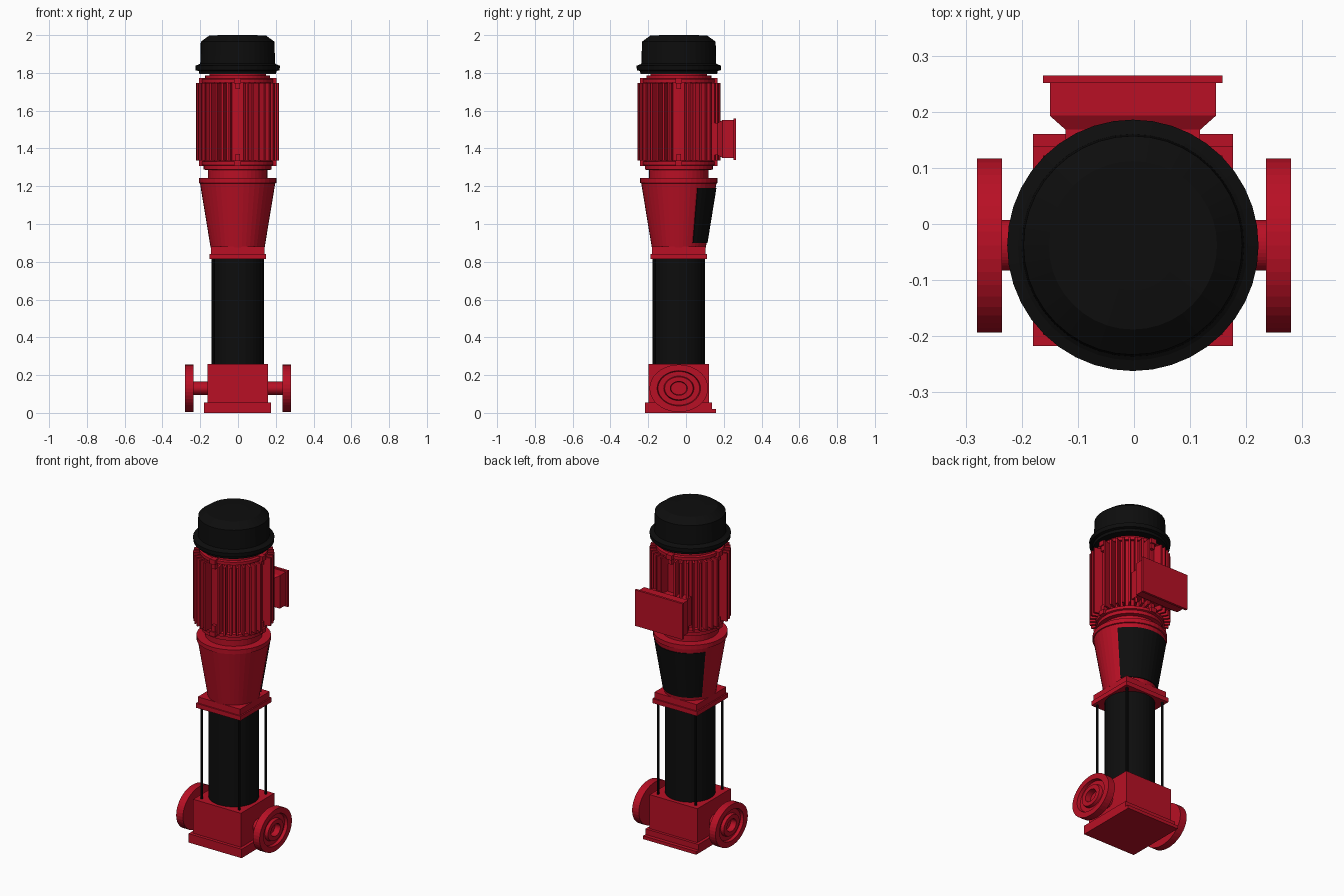
import bpy, bmesh, math
from mathutils import Matrix, Vector

if "Cube" in bpy.data.objects:
    bpy.data.objects.remove(bpy.data.objects["Cube"], do_unlink=True)

AXIS = Vector((-0.002, -0.038, 0))  # vertical axis of the pump


def material(name, rgb):
    m = bpy.data.materials.new(name)
    m.use_nodes = True
    m.diffuse_color = (*rgb, 1)
    m.node_tree.nodes["Principled BSDF"].inputs["Base Color"].default_value = (*rgb, 1)
    return m


RED = material("red paint", (0.48, 0.005, 0.018))
BLACK = material("black", (0.004, 0.004, 0.004))


def finish(name, bm, mat, matrix=Matrix()):
    bmesh.ops.transform(bm, matrix=matrix, verts=bm.verts)
    bmesh.ops.recalc_face_normals(bm, faces=bm.faces)
    me = bpy.data.meshes.new(name)
    bm.to_mesh(me)
    bm.free()
    me.materials.append(mat)
    ob = bpy.data.objects.new(name, me)
    bpy.context.collection.objects.link(ob)
    return ob


def lathe(name, profile, mat, matrix=None, segments=40):
    """Revolve (radius, height) points and close both ends."""
    bm = bmesh.new()
    rings = []
    for r, z in profile:
        rings.append([bm.verts.new((r * math.cos(math.tau * i / segments),
                                    r * math.sin(math.tau * i / segments), z))
                      for i in range(segments)])
    for a, b in zip(rings, rings[1:]):
        for i in range(segments):
            j = (i + 1) % segments
            bm.faces.new((a[i], a[j], b[j], b[i]))
    bm.faces.new(rings[0])
    bm.faces.new(rings[-1])
    return finish(name, bm, mat, matrix or Matrix.Translation(AXIS))


def add_box(bm, lo, hi, matrix=Matrix()):
    lo, hi = Vector(lo), Vector(hi)
    size = Matrix.Diagonal((*(hi - lo), 1))
    bmesh.ops.create_cube(bm, size=1, matrix=matrix @ Matrix.Translation((lo + hi) / 2) @ size)


def box(name, lo, hi, mat):
    bm = bmesh.new()
    add_box(bm, lo, hi)
    return finish(name, bm, mat)


def square(name, half, z0, z1, mat):
    return box(name, (AXIS.x - half, AXIS.y - half, z0), (AXIS.x + half, AXIS.y + half, z1), mat)


# Base casting
box("base_plate", (-0.18, -0.217, 0), (0.176, 0.138, 0.054), RED)
box("base_plate_lip", (-0.18, 0.13, 0), (0.176, 0.16, 0.02), RED)
square("pump_housing", 0.16, 0.05, 0.26, RED)

# Oval pipe ports with recessed flange faces
port_profile = [(0.045, 0.12), (0.045, 0.235), (0.155, 0.235), (0.155, 0.28),
                (0.115, 0.28), (0.11, 0.262), (0.08, 0.262), (0.075, 0.28),
                (0.045, 0.28), (0.042, 0.245)]
for side, label in ((1, "left"), (-1, "right")):
    turn = Matrix.Rotation(side * math.pi / 2, 4, "Y")
    flatten = Matrix.Diagonal((1, 1, 0.81, 1))
    place = Matrix.Translation((0, AXIS.y, 0.13))
    lathe(label + "_port", port_profile, RED, place @ flatten @ turn)

# Stage sleeve and tie rods
lathe("stage_sleeve", [(0.139, 0.255), (0.139, 0.82)], BLACK)
for sx in (-1, 1):
    for sy in (-1, 1):
        place = Matrix.Translation(AXIS + Vector((sx * 0.127, sy * 0.127, 0)))
        lathe("tie_rod", [(0.007, 0.25), (0.007, 0.825)], BLACK, place, 10)

# Square head and conical lantern
square("head_plate", 0.15, 0.815, 0.842, RED)
square("head_block", 0.142, 0.842, 0.88, RED)
lathe("lantern", [(0.143, 0.875), (0.199, 1.215), (0.205, 1.217), (0.205, 1.243),
                  (0.157, 1.243), (0.157, 1.285), (0.18, 1.288), (0.18, 1.315)], RED)

# Curved coupling guard wrapped over the back of the lantern
bm = bmesh.new()
steps = 14
rows = []
for r, z in ((0.15, 0.9), (0.197, 1.19)):
    for offset in (-0.004, 0.002):
        angles = [math.radians(30 + 120 * i / steps) for i in range(steps + 1)]
        rows.append([bm.verts.new(((r + offset) * math.cos(a), (r + offset) * math.sin(a), z))
                     for a in angles])
loop = [rows[0], rows[1], rows[3], rows[2]]
for a, b in zip(loop, loop[1:] + loop[:1]):
    for i in range(steps):
        bm.faces.new((a[i], a[i + 1], b[i + 1], b[i]))
for end in (0, steps):
    bm.faces.new([row[end] for row in loop])
finish("coupling_guard", bm, BLACK, Matrix.Translation(AXIS))

# Motor body with end shields
lathe("motor_body", [(0.17, 1.305), (0.19, 1.312), (0.19, 1.33), (0.175, 1.335),
                     (0.175, 1.75), (0.19, 1.75), (0.19, 1.768), (0.172, 1.77),
                     (0.172, 1.785), (0.15, 1.785), (0.15, 1.81)], RED)

# Cooling fins in four groups
bm = bmesh.new()
for quadrant in range(4):
    for i in range(8):
        angle = quadrant * 90 + 12 + i * 66 / 7
        add_box(bm, (0.16, -0.006, 1.335), (0.223, 0.006, 1.747),
                Matrix.Rotation(math.radians(angle), 4, "Z"))
finish("cooling_fins", bm, RED, Matrix.Translation(AXIS))

# Bolt lugs between the fin groups
bm = bmesh.new()
for quadrant in range(4):
    spin = Matrix.Rotation(quadrant * math.pi / 2, 4, "Z")
    for z0, z1 in ((1.308, 1.335), (1.745, 1.774)):
        add_box(bm, (0.16, -0.018, z0), (0.205, 0.018, z1), spin)
    for z0, z1 in ((1.335, 1.37), (1.715, 1.745)):
        add_box(bm, (0.16, -0.012, z0), (0.196, 0.012, z1), spin)
finish("bolt_lugs", bm, RED, Matrix.Translation(AXIS))

# Terminal box with tapered neck and lid
bm = bmesh.new()
sections = [(0.12, 0.085, 0.12), (0.12, 0.085, 0.168), (0.148, 0.1, 0.193), (0.148, 0.1, 0.252)]
rings = [[bm.verts.new((sx * w - 0.002, y, 1.45 + sz * h))
          for sx, sz in ((-1, -1), (1, -1), (1, 1), (-1, 1))] for w, h, y in sections]
for a, b in zip(rings, rings[1:]):
    for i in range(4):
        j = (i + 1) % 4
        bm.faces.new((a[i], a[j], b[j], b[i]))
bm.faces.new(rings[0])
bm.faces.new(rings[-1])
finish("terminal_box", bm, RED)
box("terminal_box_lid", (-0.162, 0.251, 1.34), (0.158, 0.265, 1.558), RED)

# Fan cover
lathe("fan_cover", [(0.185, 1.795), (0.203, 1.795), (0.206, 1.81), (0.222, 1.814),
                    (0.224, 1.838), (0.205, 1.845), (0.198, 1.85), (0.195, 1.965),
                    (0.15, 1.998), (0.08, 2.0)], BLACK)
